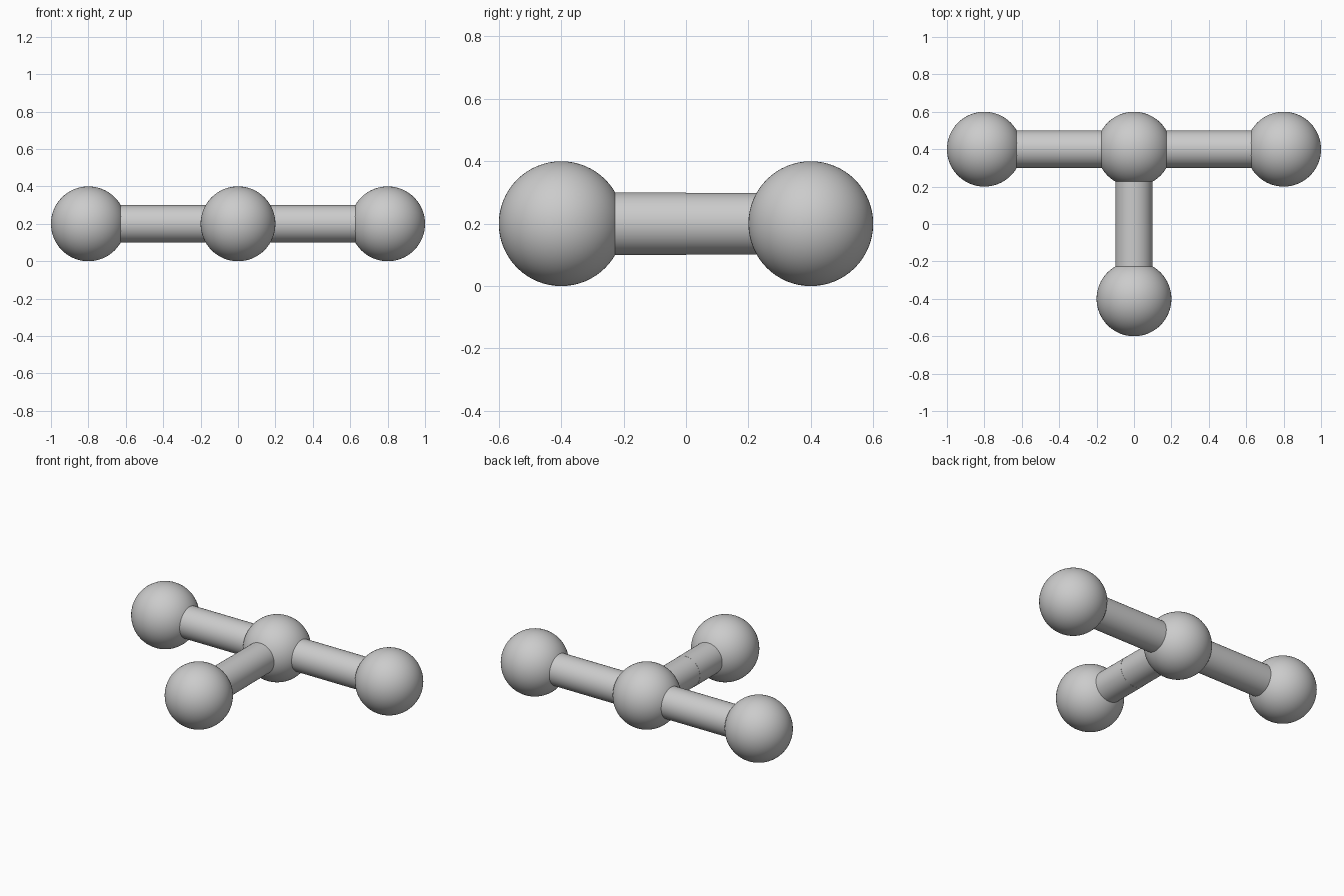
import bpy
from math import pi
from mathutils import Vector

cube = bpy.data.objects.get("Cube")
if cube:
    bpy.data.objects.remove(cube, do_unlink=True)

BALL_R, ROD_R = 0.2, 0.1

grey = bpy.data.materials.new("plain_grey")
grey.use_nodes = True
colour = (0.6, 0.6, 0.6, 1)
grey.diffuse_color = colour
grey.node_tree.nodes["Principled BSDF"].inputs["Base Color"].default_value = colour


def finish(name):
    ob = bpy.context.object
    ob.name = name
    ob.data.materials.append(grey)
    bpy.ops.object.shade_smooth_by_angle(angle=pi / 4)


def ball(name, centre):
    bpy.ops.mesh.primitive_uv_sphere_add(
        segments=64, ring_count=32, radius=BALL_R, location=centre)
    finish(name)


def rod(name, start, end, radius=ROD_R):
    axis = end - start
    bpy.ops.mesh.primitive_cylinder_add(
        vertices=64, radius=radius, depth=axis.length,
        location=(start + end) / 2,
        rotation=axis.to_track_quat("Z", "Y").to_euler())
    finish(name)


# Joints
hub = Vector((0, 0.4, BALL_R))
front = Vector((0, -0.4, BALL_R))
middle = (hub + front) / 2
ball("hub_ball", hub)
ball("front_ball", front)

# Side arms with their end balls
for side, sign in (("left", 1), ("right", -1)):
    tip = hub + Vector((0.8 * sign, 0, 0))
    ball(side + "_ball", tip)
    rod(side + "_arm", hub, tip)

# Stem in two halves, the rear one a hair thinner at the seam
rod("front_stem", front, middle)
rod("rear_stem", middle, hub, ROD_R - 0.001)
